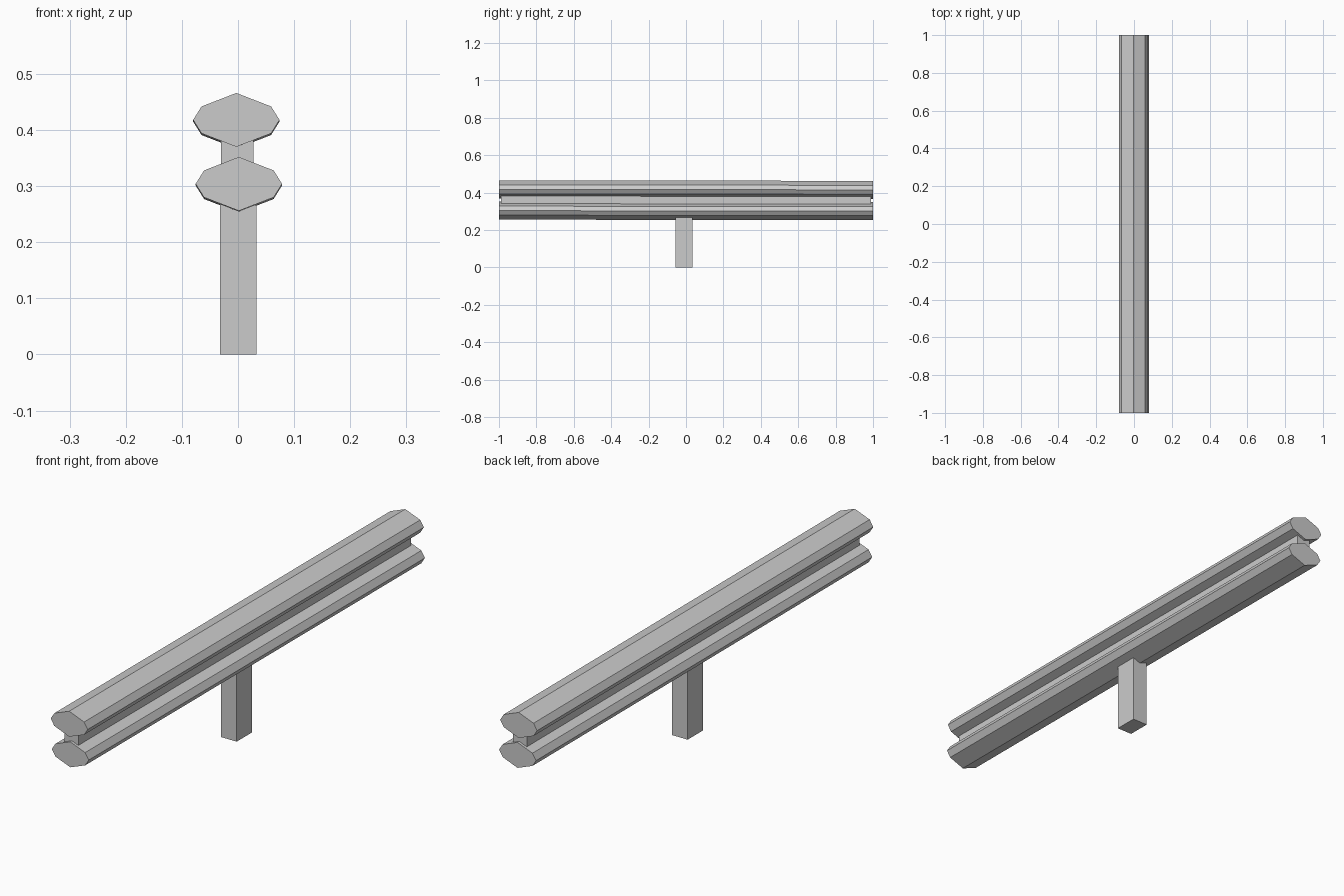
import bpy, bmesh

cube = bpy.data.objects.get("Cube")
if cube:
    bpy.data.objects.remove(cube, do_unlink=True)

grey = bpy.data.materials.new("plain_grey")
grey.use_nodes = True
COLOR = (0.6, 0.6, 0.6, 1)
grey.diffuse_color = COLOR
grey.node_tree.nodes["Principled BSDF"].inputs["Base Color"].default_value = COLOR


def prism(name, outline, y0, y1, drop=0.0):
    """Extrude an (x, z) outline along y, sagging by drop at the back end."""
    bm = bmesh.new()
    front = [bm.verts.new((x, y0, z)) for x, z in outline]
    back = [bm.verts.new((x, y1, z - drop)) for x, z in outline]
    bm.faces.new(front)
    bm.faces.new(back[::-1])
    n = len(outline)
    for i in range(n):
        j = (i + 1) % n
        bm.faces.new((front[i], back[i], back[j], front[j]))
    bmesh.ops.recalc_face_normals(bm, faces=bm.faces)
    mesh = bpy.data.meshes.new(name)
    bm.to_mesh(mesh)
    bm.free()
    mesh.materials.append(grey)
    obj = bpy.data.objects.new(name, mesh)
    bpy.context.collection.objects.link(obj)
    return obj


def rail_outline(cx, cz):
    """Flattened eight-sided rail section."""
    quarter = [(0.077, 0), (0.062, 0.024), (0, 0.048), (-0.062, 0.024)]
    half = [(cx + x, cz + z) for x, z in quarter]
    return half + [(cx - x, cz - z) for x, z in quarter]


def box_outline(x0, x1, z0, z1):
    return [(x0, z0), (x1, z0), (x1, z1), (x0, z1)]


# Two long rails
prism("upper_rail", rail_outline(-0.003, 0.418), -1, 1, 0.003)
prism("lower_rail", rail_outline(0.0015, 0.304), -1, 1, 0.003)

# Web joining the rails, set in slightly at both ends
prism("web", box_outline(-0.03, 0.028, 0.31, 0.412), -0.99, 0.99, 0.003)

# Central support post
prism("post", box_outline(-0.032, 0.033, 0, 0.31), -0.055, 0.036)
